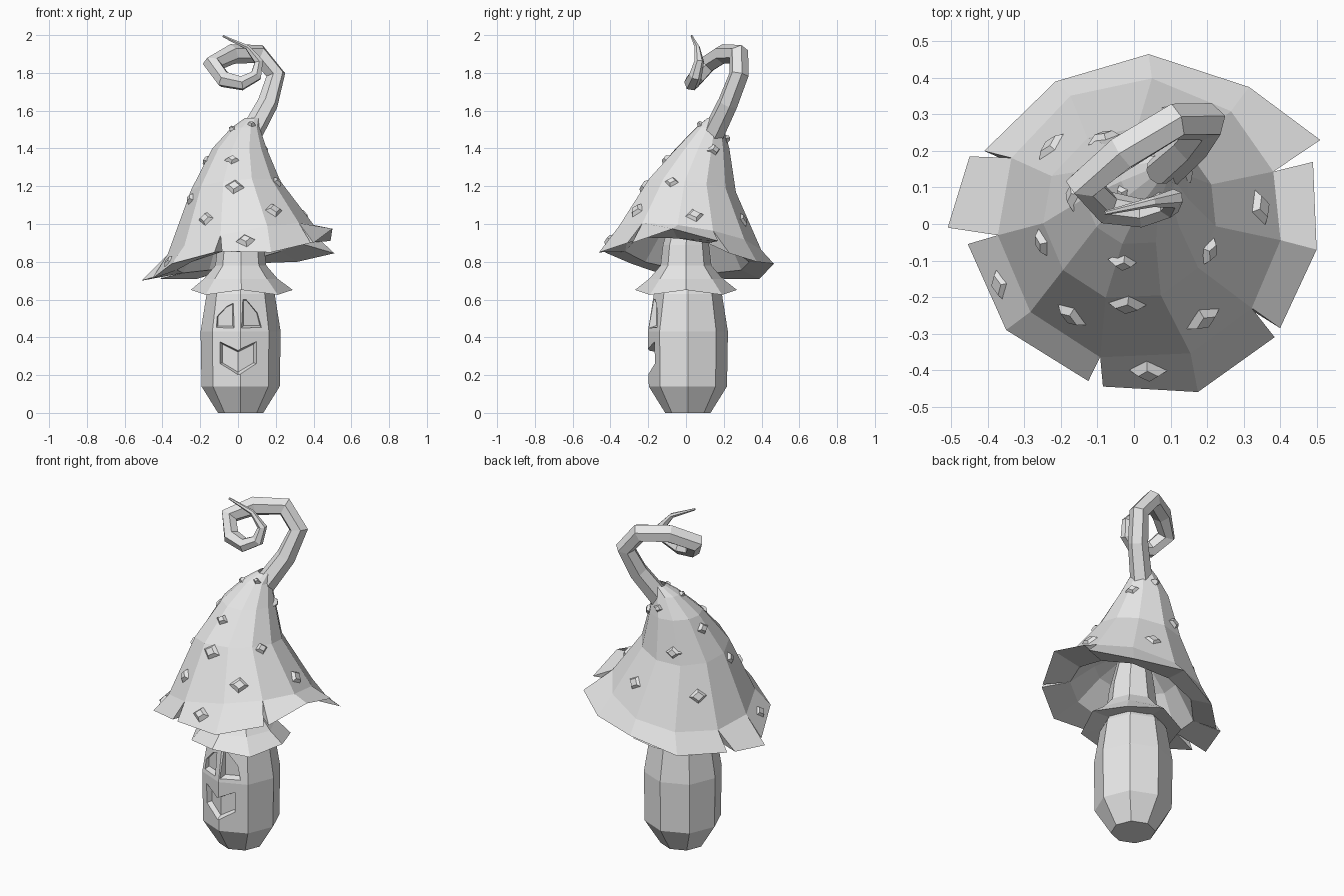
import bpy, bmesh, math
from mathutils import Vector, Matrix
from mathutils.bvhtree import BVHTree

cube = bpy.data.objects.get("Cube")
if cube:
    bpy.data.objects.remove(cube, do_unlink=True)

GREY = (0.8, 0.8, 0.8, 1)
clay = bpy.data.materials.new("plain_grey")
clay.use_nodes = True
clay.diffuse_color = GREY
clay.node_tree.nodes["Principled BSDF"].inputs["Base Color"].default_value = GREY


def add_object(name, bm):
    bmesh.ops.recalc_face_normals(bm, faces=bm.faces[:])
    mesh = bpy.data.meshes.new(name)
    bm.to_mesh(mesh)
    bm.free()
    mesh.materials.append(clay)
    obj = bpy.data.objects.new(name, mesh)
    bpy.context.collection.objects.link(obj)
    return obj


def ring(cx, cy, z, r, angles, tilt_x=0, tilt_y=0, wave=0):
    points = []
    for i, a in enumerate(angles):
        x, y = r * math.cos(a), r * math.sin(a)
        lift = -wave if i % 2 else wave
        points.append((cx + x, cy + y, z + tilt_x * x + tilt_y * y + lift))
    return points


def loft(bm, rings):
    rows = [[bm.verts.new(p) for p in points] for points in rings]
    for low, high in zip(rows, rows[1:]):
        n = len(low)
        for i in range(n):
            j = (i + 1) % n
            bm.faces.new((low[i], low[j], high[j], high[i]))
    return rows


# Eight-sided stem
octagon = [i * math.tau / 8 for i in range(8)]
bm = bmesh.new()
stem_profile = [(0, 0.12), (0.14, 0.207), (0.43, 0.212), (0.63, 0.18), (0.74, 0.12)]
rows = loft(bm, [ring(0.014, 0.01, z, r, octagon) for z, r in stem_profile])
bm.faces.new(rows[0])
bm.faces.new(rows[-1])
stem = add_object("stem", bm)


# Carved face: recesses with sloping sides that follow the stem's front corner
def carve(name, polygons, centre_x, centre_z):
    bm = bmesh.new()
    for polygon in polygons:
        corners = [(centre_x + (x - centre_x) * 0.82, centre_z + (z - centre_z) * 0.82)
                   for x, z in polygon]
        bm.faces.new([bm.verts.new((x, 0.41 * abs(x - 0.01) - 0.165, z))
                      for x, z in corners])
    bmesh.ops.remove_doubles(bm, verts=bm.verts[:], dist=0.0001)
    new = bmesh.ops.extrude_face_region(bm, geom=bm.faces[:], use_keep_orig=True)
    for v in new["geom"]:
        if isinstance(v, bmesh.types.BMVert):
            v.co.x = centre_x + (v.co.x - centre_x) * 1.44
            v.co.z = centre_z + (v.co.z - centre_z) * 1.44
            v.co.y -= 0.07
    cutter = add_object(name, bm)
    cutter.hide_render = True
    mod = stem.modifiers.new(name, "BOOLEAN")
    mod.operation, mod.solver, mod.object = "DIFFERENCE", "EXACT", cutter
    graph = bpy.context.evaluated_depsgraph_get()
    mesh = bpy.data.meshes.new_from_object(stem.evaluated_get(graph))
    stem.modifiers.clear()
    stem.data = mesh
    bpy.data.objects.remove(cutter, do_unlink=True)


right_eye = [(-0.115, 0.45), (-0.02, 0.45), (-0.02, 0.59), (-0.06, 0.57), (-0.115, 0.51)]
left_eye = [(0.02, 0.45), (0.125, 0.45), (0.105, 0.53), (0.04, 0.61), (0.02, 0.61)]
half_mouth = [(0.0, 0.2), (0.1, 0.26), (0.1, 0.38), (0.0, 0.33)]
carve("right_eye_cutter", [right_eye], -0.065, 0.51)
carve("left_eye_cutter", [left_eye], 0.07, 0.52)
carve("mouth_cutter", [half_mouth, [(-x, z) for x, z in half_mouth]], 0, 0.29)

# Neck tapering into the cap, with a flared wavy collar and its underside
bm = bmesh.new()
loft(bm, [ring(0.015, 0.02, 1.12, 0.075, octagon),
          ring(0.015, 0, 0.89, 0.122, octagon),
          ring(0.015, 0, 0.78, 0.135, octagon),
          ring(0.015, 0, 0.71, 0.195, octagon),
          ring(0.02, 0, 0.638, 0.27, octagon, 0, 0, 0.013),
          ring(0.015, 0, 0.655, 0.16, octagon)])
add_object("collar", bm)

# Leaning cap, eleven sides, closed to a point under the stalk
cap_angles = [math.radians(a) for a in
              (20, 50, 85, 119, 154, 186, 220, 254, 291, 322, 352)]
bm = bmesh.new()
brim = loft(bm, [ring(0.015, 0.01, 0.91, 0.39, cap_angles, 0.2, -0.14),
                 ring(-0.012, 0.027, 1.2, 0.238, cap_angles, 0.1, -0.14),
                 ring(0.008, 0.085, 1.4, 0.145, cap_angles),
                 ring(0.04, 0.125, 1.51, 0.075, cap_angles),
                 ring(0.075, 0.15, 1.56, 0.04, cap_angles)])[0]
# Shallow underside with a lip inside the brim
underside = loft(bm, [ring(0.01, 0, 0.835, 0.335, cap_angles, 0.25, -0.13),
                      ring(0.005, 0.02, 0.98, 0.22, cap_angles, 0.15, -0.1),
                      ring(0.01, 0.03, 1.09, 0.07, cap_angles)])
lip = underside[0]
bm.faces.new(underside[-1])

# Split brim: wedge-shaped flaps between the cap and the inner lip
flaps = [
    [(0.51, 0.23, 0.845), (0.315, 0.375, 0.8), (0.04, 0.465, 0.79),
     (-0.215, 0.39, 0.71), (-0.41, 0.2, 0.71)],
    [(-0.45, 0.185, 0.72), (-0.51, -0.01, 0.7)],
    [(-0.455, -0.055, 0.71), (-0.35, -0.29, 0.79), (-0.125, -0.43, 0.85)],
    [(-0.085, -0.445, 0.855), (0.175, -0.46, 0.85), (0.385, -0.31, 0.9)],
    [(0.4, -0.285, 0.9), (0.5, -0.07, 0.975), (0.49, 0.17, 0.91)],
]
start = 0
for flap in flaps:
    hem = [bm.verts.new(p) for p in flap]
    last = len(hem) - 1
    for k in range(last):
        i, j = start + k, (start + k + 1) % len(cap_angles)
        bm.faces.new((brim[i], hem[k], hem[k + 1], brim[j]))
        bm.faces.new((lip[i], lip[j], hem[k + 1], hem[k]))
    for k in (0, last):
        i = (start + k) % len(cap_angles)
        bm.faces.new((brim[i], lip[i], hem[k]))
    start += last
cap = add_object("cap", bm)
surface = BVHTree.FromPolygons([v.co for v in cap.data.vertices],
                               [p.vertices[:] for p in cap.data.polygons])

# Raised diamond spots dropped onto the cap: x, y, half width
spots = [(-0.225, 0.21, 0.055), (0.345, 0.045, 0.055), (-0.25, -0.05, 0.042),
         (-0.365, -0.165, 0.05), (-0.17, -0.25, 0.05), (-0.02, -0.22, 0.055),
         (0.19, -0.26, 0.055), (0.04, -0.405, 0.05), (0.205, -0.075, 0.042),
         (-0.03, -0.105, 0.038), (-0.03, 0.085, 0.025), (0.07, 0.075, 0.022),
         (0.12, 0.3, 0.055), (0.135, 0.15, 0.04), (-0.08, 0.235, 0.045),
         (0.03, 0.215, 0.028), (-0.165, 0.08, 0.042)]
bm = bmesh.new()
for i, (x, y, size) in enumerate(spots):
    hit, normal, _, _ = surface.ray_cast(Vector((x, y, 2)), Vector((0, 0, -1)))
    if normal.z < 0:
        normal = -normal
    place = (Matrix.Translation(hit + normal * 0.004)
             @ normal.to_track_quat("Z", "Y").to_matrix().to_4x4()
             @ Matrix.Diagonal((1.1, 0.9, 1, 1))
             @ Matrix.Rotation(0.15 * math.sin(i * 2), 4, "Z"))
    bmesh.ops.create_cone(bm, cap_ends=True, segments=4, radius1=size,
                          radius2=size * 0.5, depth=0.024, matrix=place)
add_object("cap_spots", bm)

# Curling stalk on top: x, y, z, thickness
path = [(0.065, 0.14, 1.47, 0.06), (0.158, 0.222, 1.64, 0.055),
        (0.2, 0.28, 1.79, 0.053), (0.11, 0.28, 1.9, 0.053),
        (-0.03, 0.195, 1.9, 0.053), (-0.135, 0.11, 1.845, 0.052),
        (-0.075, 0.045, 1.765, 0.046), (0.02, 0.03, 1.745, 0.04),
        (0.095, 0.05, 1.785, 0.034), (0.11, 0.07, 1.86, 0.026),
        (0.05, 0.06, 1.935, 0.014), (-0.08, 0.03, 1.995, 0.006)]
curve = bpy.data.curves.new("curled_stalk", "CURVE")
curve.dimensions = "3D"
curve.bevel_depth, curve.bevel_resolution, curve.use_fill_caps = 1, 1, True
spline = curve.splines.new("POLY")
spline.points.add(len(path) - 1)
for point, (x, y, z, r) in zip(spline.points, path):
    point.co, point.radius = (x, y, z, 1), r
spline.use_smooth = False
guide = bpy.data.objects.new("stalk_guide", curve)
bpy.context.collection.objects.link(guide)
graph = bpy.context.evaluated_depsgraph_get()
bm = bmesh.new()
bm.from_mesh(guide.evaluated_get(graph).to_mesh())
add_object("curled_stalk", bm)
bpy.data.objects.remove(guide, do_unlink=True)
